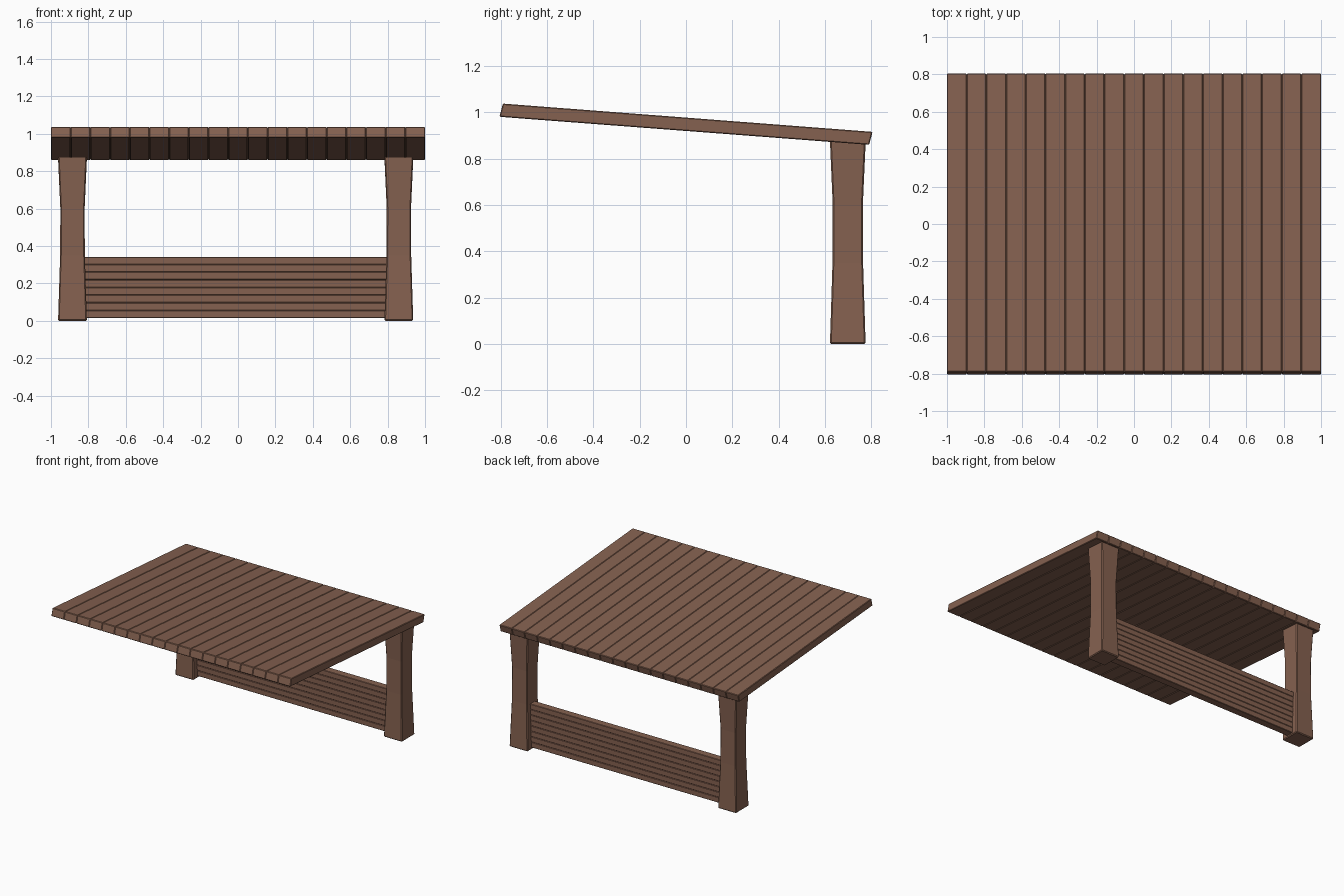
import bpy, bmesh

if "Cube" in bpy.data.objects:
    bpy.data.objects.remove(bpy.data.objects["Cube"])

wood = bpy.data.materials.new("brown_wood")
wood.diffuse_color = (0.235, 0.12, 0.08, 1)
wood.use_nodes = True
wood.node_tree.nodes["Principled BSDF"].inputs["Base Color"].default_value = wood.diffuse_color


def make(name, rings, bevel):
    """Loft a closed solid through equal-sized rings of points, then chamfer it."""
    bm = bmesh.new()
    loops = [[bm.verts.new(p) for p in ring] for ring in rings]
    n = len(loops[0])
    for a, b in zip(loops, loops[1:]):
        for i in range(n):
            j = (i + 1) % n
            bm.faces.new((a[i], a[j], b[j], b[i]))
    bm.faces.new(loops[0][::-1])
    bm.faces.new(loops[-1])
    bmesh.ops.recalc_face_normals(bm, faces=bm.faces[:])
    mesh = bpy.data.meshes.new(name)
    bm.to_mesh(mesh)
    bm.free()
    mesh.materials.append(wood)
    obj = bpy.data.objects.new(name, mesh)
    bpy.context.collection.objects.link(obj)
    mod = obj.modifiers.new("chamfer", 'BEVEL')
    mod.width = bevel
    mod.segments = 1
    mod.limit_method = 'ANGLE'
    mod.angle_limit = 0.7
    return obj


# Sloping roof: planks side by side
roof_profile = [(-0.805, 0.98), (0.79, 0.859), (0.805, 0.915), (-0.79, 1.037)]
planks = 19
w = 2 / planks
for k in range(planks):
    x = -1 + k * w
    make(f"roof_plank_{k + 1}",
         [[(px, y, z) for y, z in roof_profile] for px in (x, x + w)], 0.004)

# Waisted square posts, tops cut to the roof slope
cy = 0.698


def roof_under(y):
    return 0.926 - 0.0759 * y - 0.001


for side, cx in (("left", -0.885), ("right", 0.86)):
    rings = []
    for z, h in ((0, 0.077), (0.35, 0.066), (0.6, 0.065), (None, 0.077)):
        ring = []
        for sx, sy in ((-1, -1), (1, -1), (1, 1), (-1, 1)):
            y = cy + sy * h
            ring.append((cx + sx * h, y, roof_under(y) if z is None else z))
        rings.append(ring)
    make(f"{side}_post", rings, 0.006)

# Low panel of stacked horizontal slats between the posts
slats = 8
z0, z1 = 0.015, 0.342
s = (z1 - z0) / slats
for k in range(slats):
    z = z0 + k * s
    section = [(0.67, z), (0.728, z), (0.728, z + s), (0.67, z + s)]
    make(f"panel_slat_{k + 1}",
         [[(x, y, pz) for y, pz in section] for x in (-0.83, 0.81)], 0.003)
